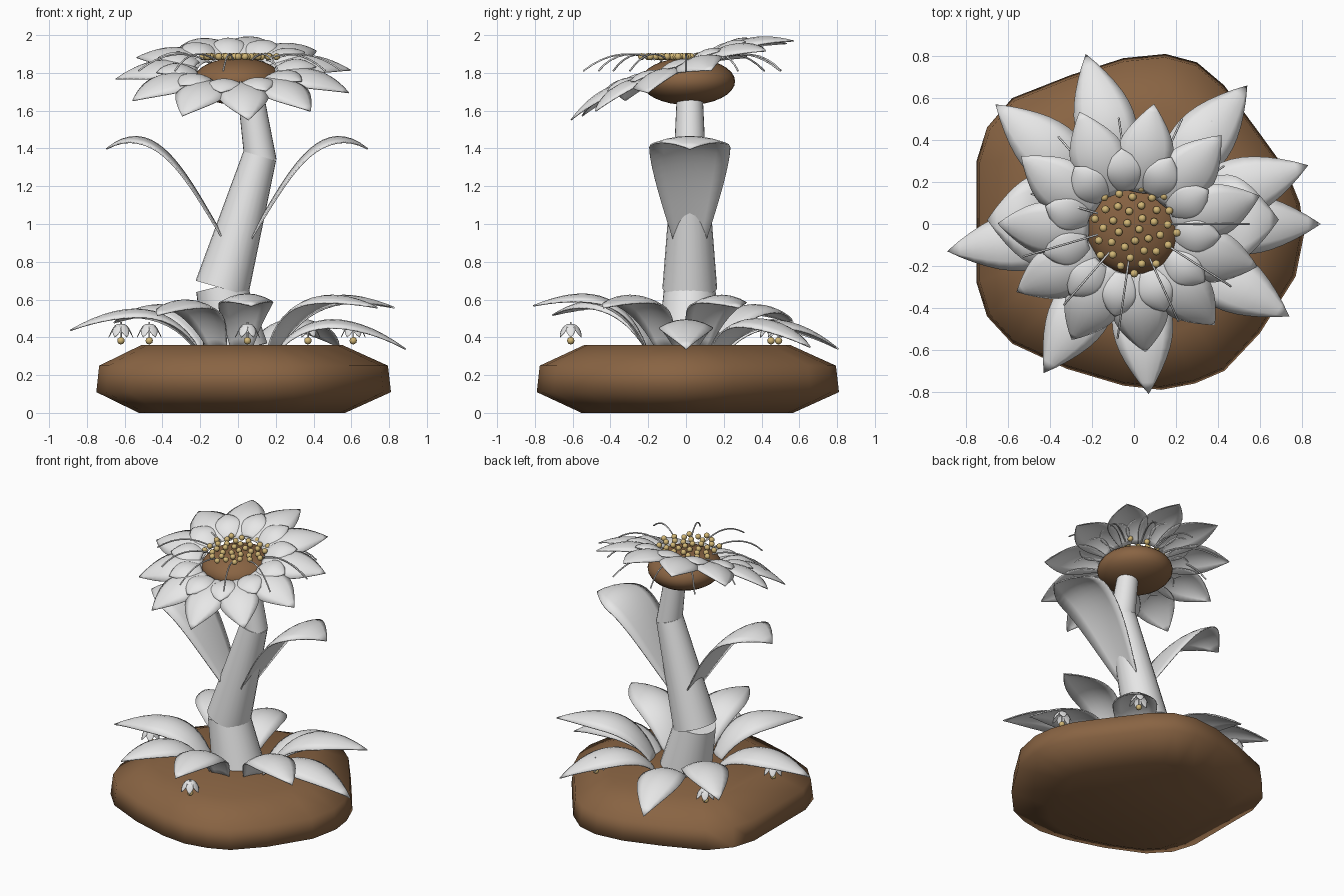
import bpy, bmesh
from math import sin, cos, pi, radians, atan2, hypot, sqrt
from mathutils import Matrix, Vector

cube = bpy.data.objects.get("Cube")
if cube:
    bpy.data.objects.remove(cube, do_unlink=True)


def material(name, rgb):
    m = bpy.data.materials.new(name)
    m.use_nodes = True
    m.diffuse_color = (*rgb, 1)
    m.node_tree.nodes["Principled BSDF"].inputs["Base Color"].default_value = (*rgb, 1)
    return m


WHITE = material("pale grey", (0.8, 0.8, 0.8))
BROWN = material("earth brown", (0.25, 0.127, 0.056))
GOLD = material("pollen gold", (0.64, 0.47, 0.18))


def finish(name, bm, mat, angle=50, thickness=0):
    bmesh.ops.remove_doubles(bm, verts=bm.verts, dist=1e-5)
    if not thickness:
        bmesh.ops.recalc_face_normals(bm, faces=bm.faces)
    mesh = bpy.data.meshes.new(name)
    bm.to_mesh(mesh)
    bm.free()
    mesh.materials.append(mat)
    ob = bpy.data.objects.new(name, mesh)
    bpy.context.collection.objects.link(ob)
    bpy.ops.object.select_all(action="DESELECT")
    bpy.context.view_layer.objects.active = ob
    ob.select_set(True)
    bpy.ops.object.shade_smooth_by_angle(angle=radians(angle))
    if thickness:
        mod = ob.modifiers.new("thickness", "SOLIDIFY")
        mod.thickness = thickness
    return ob


def bezier(p, t):
    u = 1 - t
    return [u**3 * a + 3 * u * u * t * b + 3 * u * t * t * c + t**3 * d for a, b, c, d in zip(*p)]


def blade(bm, path, width, matrix, peak=0.52, base=0.45, cup=0.3, rows=14):
    """Arched blade along local +x, widest at peak, with a pointed tip; path is four (x, z) controls."""
    cols, grid = 6, []
    for i in range(rows + 1):
        t = i / rows
        x, z = bezier(path, t)
        if t < peak:
            w = width * (base + (1 - base) * sin(pi / 2 * t / peak))
        else:
            w = width * max(0, cos(pi / 2 * (t - peak) / (1 - peak)))**0.92
        row = []
        for j in range(cols + 1):
            s = 2 * j / cols - 1
            row.append(bm.verts.new(matrix @ Vector((x, s * w, z - cup * w * s * s))))
        grid.append(row)
    for a, b in zip(grid, grid[1:]):
        for j in range(cols):
            bm.faces.new((a[j], b[j], b[j + 1], a[j + 1]))


def turn(deg):
    return Matrix.Rotation(radians(deg), 4, "Z")


def ball(bm, centre, r):
    bmesh.ops.create_icosphere(bm, subdivisions=2, radius=r, matrix=Matrix.Translation(centre))


# Earth mound: rounded pentagon outline lofted through four levels
outline = [(-.75, .30), (-.70, .46), (-.58, .60), (-.30, .71), (-.05, .79), (.15, .81),
           (.30, .77), (.43, .66), (.60, .43), (.73, .25), (.79, .10), (.81, -.05),
           (.77, -.25), (.60, -.52), (.43, -.70), (.29, -.76), (.13, -.79), (-.05, -.77),
           (-.32, -.69), (-.58, -.57), (-.70, -.44), (-.75, -.28)]
bm = bmesh.new()
rings = []
for scale, z in ((.70, 0), (1, .11), (.98, .25), (.68, .36)):
    rings.append([bm.verts.new((x * scale, y * scale, z)) for x, y in outline])
n = len(outline)
for a, b in zip(rings, rings[1:]):
    for i in range(n):
        bm.faces.new((a[i], a[(i + 1) % n], b[(i + 1) % n], b[i]))
bm.faces.new(rings[0][::-1])
bm.faces.new(rings[-1])
finish("earth_mound", bm, BROWN, 72)

# Stem: three tapered lengths that kink where they meet
joints = [("lower_stem", (-.01, .015, .33), (-.09, .02, .67), .17, .135),
          ("middle_stem", (-.085, .02, .66), (.115, .02, 1.36), .145, .09),
          ("upper_stem", (.12, .02, 1.33), (.065, .02, 1.70), .085, .068)]
for name, a, b, r1, r2 in joints:
    a, b = Vector(a), Vector(b)
    axis = b - a
    place = Matrix.Translation((a + b) / 2) @ axis.to_track_quat("Z", "Y").to_matrix().to_4x4()
    bm = bmesh.new()
    bmesh.ops.create_cone(bm, cap_ends=True, segments=24, radius1=r1, radius2=r2,
                          depth=axis.length, matrix=place)
    finish(name, bm, WHITE)

# Two broad stem leaves
for name, x, deg in (("left_stem_leaf", 0, 0), ("right_stem_leaf", -.01, 180)):
    bm = bmesh.new()
    path = [(.05, .91), (.25, 1.25), (.42, 1.62), (.69, 1.40)]
    blade(bm, path, .215, Matrix.Translation((x, .02, 0)) @ turn(deg), .66, .38, .18, 18)
    finish(name, bm, WHITE, 50, .008)

# Ground leaves: tip x, tip y, tip height
tips = [(-.23, .81, .34), (.54, .66, .35), (.83, .28, .56), (.89, 0, .34), (.74, -.44, .56),
        (.07, -.81, .57), (-.43, -.71, .52), (-.89, -.13, .44), (-.66, .57, .48)]
bm = bmesh.new()
for x, y, z in tips:
    r = hypot(x, y)
    crest = .55 + .55 * (z - .34)
    path = [(.2, .33), (.4 * r, crest), (.68 * r, crest), (r, z)]
    blade(bm, path, .145, Matrix.Rotation(atan2(y, x), 4, "Z"), .54, .35)
finish("ground_leaves", bm, WHITE, 50, .008)

# Little hanging blossoms with a gold bead each, sheltered under the leaves
bells, beads = bmesh.new(), bmesh.new()
for x, y in ((.05, -.61), (.61, 0), (.37, .49), (-.47, .45), (-.62, -.10)):
    for k in range(6):
        path = [(.004, .47), (.035, .48), (.05, .435), (.066, .40)]
        blade(bells, path, .026, Matrix.Translation((x, y, 0)) @ turn(60 * k), .5, .5, .3, 6)
    ball(beads, (x, y, .382), .02)
    bmesh.ops.create_cone(bells, cap_ends=True, segments=8, radius1=.005, radius2=.005,
                          depth=.09, matrix=Matrix.Translation((x, y, .435)))
finish("small_blossoms", bells, WHITE, 50, .003)
finish("blossom_beads", beads, GOLD)

# Flower heart
bm = bmesh.new()
bmesh.ops.create_uvsphere(bm, u_segments=32, v_segments=16, radius=1,
                          matrix=Matrix.Translation((0, .01, 1.755)) @ Matrix.Diagonal((.24, .25, .125, 1)))
finish("flower_heart", bm, BROWN, 180)

# Two staggered petal rings, tipped towards the front
COUNT = 11
tilt = Matrix.Translation((-.015, -.03, 1.80)) @ Matrix.Rotation(radians(19.5), 4, "X")
petal_rings = [("outer_petals", 80, .135, [(.20, .02), (.34, .08), (.47, .07), (.635, -.04)]),
               ("inner_petals", 96, .10, [(.21, .03), (.28, .08), (.35, .09), (.43, .04)])]
for name, first, width, path in petal_rings:
    bm = bmesh.new()
    for k in range(COUNT):
        blade(bm, path, width, tilt @ turn(first + 360 / COUNT * k), .48, .5)
    finish(name, bm, WHITE, 50, .006)

# Pollen beads over the heart
bm = bmesh.new()
for k in range(38):
    r, a = .215 * sqrt((k + .5) / 38), k * pi * (3 - sqrt(5))
    ball(bm, (r * cos(a), -.025 + r * sin(a), 1.886), .019)
finish("pollen_beads", bm, GOLD)

# Thin drooping filaments
curve = bpy.data.curves.new("filaments", "CURVE")
curve.dimensions = "3D"
curve.bevel_depth = .005
curve.bevel_resolution = 1
for k in range(COUNT):
    a = 2 * pi * k / COUNT
    reach = .55 - .04 * (k % 2)
    path = [(.18, 1.87), (.30, 1.92), (.42, 1.91), (reach, 1.81)]
    spline = curve.splines.new("POLY")
    spline.points.add(8)
    for i, p in enumerate(spline.points):
        r, z = bezier(path, i / 8)
        p.co = (r * cos(a), r * sin(a), z, 1)
curve.materials.append(WHITE)
filaments = bpy.data.objects.new("filaments", curve)
bpy.context.collection.objects.link(filaments)
bpy.ops.object.select_all(action="DESELECT")
bpy.context.view_layer.objects.active = filaments
filaments.select_set(True)
bpy.ops.object.convert(target="MESH")
